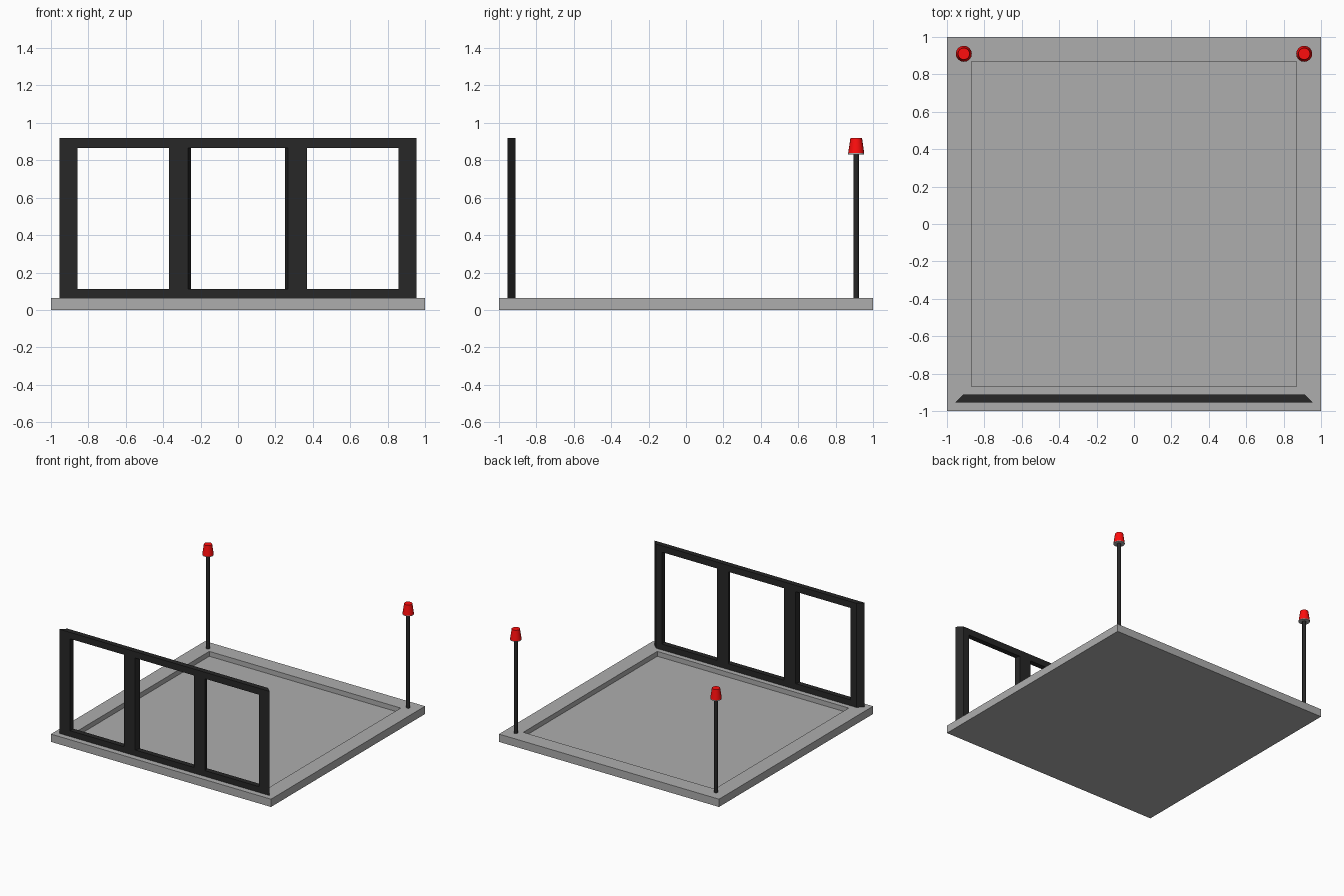
import bpy, bmesh
from mathutils import Matrix, Vector

if "Cube" in bpy.data.objects:
    bpy.data.objects.remove(bpy.data.objects["Cube"])

BASE_TOP, TOP = 0.064, 0.92


def material(name, color):
    m = bpy.data.materials.new(name)
    m.diffuse_color = color
    m.use_nodes = True
    m.node_tree.nodes["Principled BSDF"].inputs["Base Color"].default_value = m.diffuse_color
    return m


dark = material("dark_metal", (0.02, 0.02, 0.02, 1))
grey = material("mid_grey", (0.42, 0.42, 0.42, 1))
red = material("red_lamp", (1.0, 0.004, 0.004, 1))


def add_object(name, bm, mat):
    bmesh.ops.recalc_face_normals(bm, faces=bm.faces)
    mesh = bpy.data.meshes.new(name)
    bm.to_mesh(mesh)
    bm.free()
    mesh.materials.append(mat)
    ob = bpy.data.objects.new(name, mesh)
    bpy.context.collection.objects.link(ob)
    return ob


def cone(name, x, y, z0, z1, r0, r1, mat, sides=16):
    bm = bmesh.new()
    bmesh.ops.create_cone(bm, cap_ends=True, segments=sides, radius1=r0, radius2=r1,
                          depth=z1 - z0, matrix=Matrix.Translation((x, y, (z0 + z1) / 2)))
    ob = add_object(name, bm, mat)
    bpy.ops.object.select_all(action='DESELECT')
    ob.select_set(True)
    bpy.context.view_layer.objects.active = ob
    bpy.ops.object.shade_smooth_by_angle()


# Floor slab with a shallow square recess
bm = bmesh.new()
bmesh.ops.create_cube(bm, size=1, matrix=Matrix.Translation((0, 0, BASE_TOP / 2))
                      @ Matrix.Diagonal((2, 2, BASE_TOP, 1)))
top = max(bm.faces, key=lambda f: f.calc_center_median().z)
bmesh.ops.inset_region(bm, faces=[top], thickness=0.13, use_even_offset=True)
floor = bmesh.ops.extrude_discrete_faces(bm, faces=[top])["faces"]
bmesh.ops.translate(bm, verts=floor[0].verts, vec=Vector((0, 0, -0.04)))
add_object("floor_slab", bm, grey)

# Three-bay frame: (front x, back x) of each upright's edges, mirrored to both sides
half = [(0.267, 0.251), (0.369, 0.357), (0.858, 0.858), (0.955, 0.911)]
edges = [(-f, -b) for f, b in reversed(half)] + half
rows = [BASE_TOP, 0.112, 0.867, TOP]
sides_y = (-0.954, -0.911)
bm = bmesh.new()
v = {(i, j, k): bm.verts.new((edges[i][k], sides_y[k], rows[j]))
     for i in range(len(edges)) for j in range(len(rows)) for k in (0, 1)}


def solid(i, j):
    inside = 0 <= i < len(edges) - 1 and 0 <= j < len(rows) - 1
    return inside and not (j == 1 and i % 2 == 1)


for i in range(len(edges) - 1):
    for j in range(len(rows) - 1):
        if not solid(i, j):
            continue
        ring = [(i, j), (i + 1, j), (i + 1, j + 1), (i, j + 1)]
        for k in (0, 1):
            bm.faces.new([v[a, b, k] for a, b in ring])
        # Close the edge wherever the neighbouring cell is open
        neighbours = [(i, j - 1), (i + 1, j), (i, j + 1), (i - 1, j)]
        for n, cell in enumerate(neighbours):
            if not solid(*cell):
                p, q = ring[n], ring[(n + 1) % 4]
                bm.faces.new([v[(*p, 0)], v[(*q, 0)], v[(*q, 1)], v[(*p, 1)]])
add_object("front_frame", bm, dark)

# Lamp posts at the two back corners
for side, x in (("left", -0.91), ("right", 0.91)):
    cone(side + "_lamp_post", x, 0.91, BASE_TOP, 0.835, 0.015, 0.015, dark)
    cone(side + "_lamp_collar", x, 0.91, 0.832, 0.838, 0.043, 0.043, grey)
    cone(side + "_lamp", x, 0.91, 0.838, TOP, 0.043, 0.031, red)
